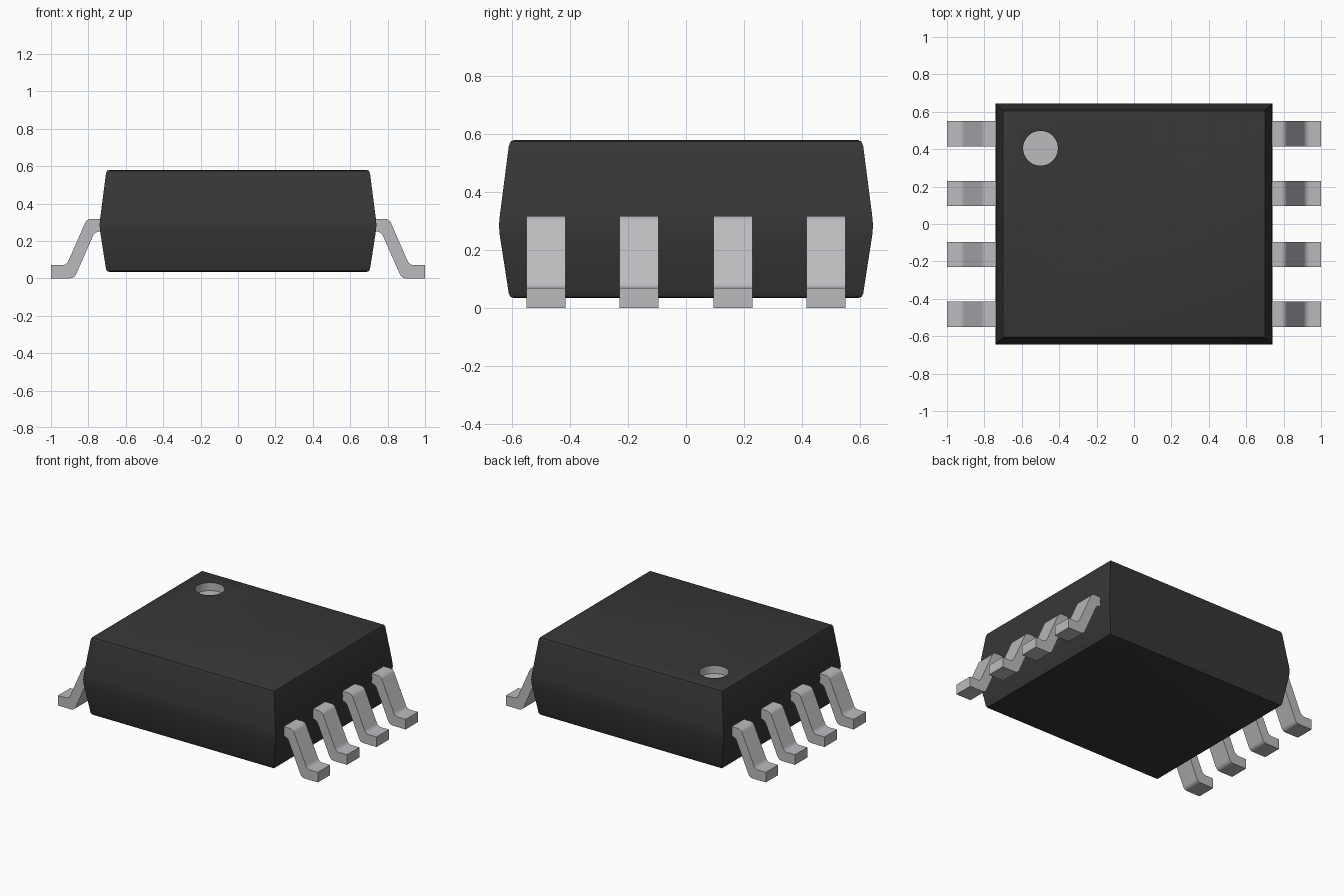
import bpy, bmesh, math

cube = bpy.data.objects.get("Cube")
if cube:
    bpy.data.objects.remove(cube, do_unlink=True)


def make_material(name, rgb):
    mat = bpy.data.materials.new(name)
    mat.use_nodes = True
    mat.diffuse_color = (*rgb, 1)
    mat.node_tree.nodes["Principled BSDF"].inputs["Base Color"].default_value = (*rgb, 1)
    return mat


black = make_material("black_plastic", (0.038, 0.038, 0.038))
metal = make_material("grey_metal", (0.50, 0.49, 0.515))


def make_object(name, bm, *mats):
    bmesh.ops.recalc_face_normals(bm, faces=bm.faces)
    mesh = bpy.data.meshes.new(name)
    bm.to_mesh(mesh)
    bm.free()
    for mat in mats:
        mesh.materials.append(mat)
    obj = bpy.data.objects.new(name, mesh)
    bpy.context.collection.objects.link(obj)
    return obj


def smooth(obj, degrees):
    bpy.ops.object.select_all(action='DESELECT')
    obj.select_set(True)
    bpy.context.view_layer.objects.active = obj
    bpy.ops.object.shade_smooth_by_angle(angle=math.radians(degrees))


# Moulded body: stacked rectangles (height, inset from the widest outline)
HALF_X, HALF_Y = 0.74, 0.645
LAYERS = [(0.035, 0.052), (0.039, 0.04), (0.05, 0.034), (0.25, 0.003), (0.285, 0),
          (0.32, 0.003), (0.56, 0.034), (0.575, 0.04), (0.58, 0.052)]
bm = bmesh.new()
rings = []
for z, inset in LAYERS:
    x, y = HALF_X - inset, HALF_Y - inset
    rings.append([bm.verts.new((sx * x, sy * y, z))
                  for sx, sy in ((-1, -1), (1, -1), (1, 1), (-1, 1))])
for low, high in zip(rings, rings[1:]):
    for i in range(4):
        j = (i + 1) % 4
        bm.faces.new((low[i], low[j], high[j], high[i]))
bm.faces.new(rings[0])
bm.faces.new(rings[-1])
body = make_object("body", bm, black, metal)

# Round index dimple cut into the top
DIMPLE_X, DIMPLE_Y, DIMPLE_R, DEPTH = -0.5, 0.405, 0.093, 0.055
bm = bmesh.new()
bmesh.ops.create_cone(bm, cap_ends=True, segments=48, radius1=DIMPLE_R,
                      radius2=DIMPLE_R, depth=2 * DEPTH)
bmesh.ops.translate(bm, verts=bm.verts, vec=(DIMPLE_X, DIMPLE_Y, LAYERS[-1][0]))
cutter = make_object("dimple_cutter", bm, metal)
cutter.hide_render = True
cut = body.modifiers.new("dimple", 'BOOLEAN')
cut.operation, cut.solver, cut.object = 'DIFFERENCE', 'EXACT', cutter
bpy.context.view_layer.objects.active = body
bpy.ops.object.modifier_apply(modifier=cut.name)
bpy.data.objects.remove(cutter, do_unlink=True)

# Dimple wall and floor are bare metal
for face in body.data.polygons:
    c = face.center
    near = math.hypot(c.x - DIMPLE_X, c.y - DIMPLE_Y) < DIMPLE_R + 0.01
    face.material_index = 1 if near and 0.5 < c.z < 0.579 else 0
smooth(body, 35)

# Bent leads: sharp profile corners with the bends rounded by a bevel
PROFILE = [(0.68, 0.25), (0.765, 0.25), (0.875, 0), (1, 0),
           (1, 0.07), (0.917, 0.07), (0.808, 0.318), (0.68, 0.318)]
BENDS = (1, 2, 5, 6)
LEAD_WIDTH = 0.135


def make_lead(name, side, y):
    bm = bmesh.new()
    verts = [bm.verts.new((side * x, y - LEAD_WIDTH / 2, z)) for x, z in PROFILE]
    face = bm.faces.new(verts)
    ext = bmesh.ops.extrude_face_region(bm, geom=[face])["geom"]
    moved = [g for g in ext if isinstance(g, bmesh.types.BMVert)]
    bmesh.ops.translate(bm, verts=moved, vec=(0, LEAD_WIDTH, 0))
    bends = [e for i in BENDS for e in verts[i].link_edges
             if abs(e.verts[0].co.y - e.verts[1].co.y) > LEAD_WIDTH / 2]
    bmesh.ops.bevel(bm, geom=bends, offset=0.022, segments=4, profile=0.5,
                    affect='EDGES')
    smooth(make_object(name, bm, metal), 30)


for side, label in ((1, "left"), (-1, "right")):
    for i, y in enumerate((-0.4825, -0.1625, 0.1625, 0.4825)):
        make_lead(f"{label}_lead_{i + 1}", side, y)
